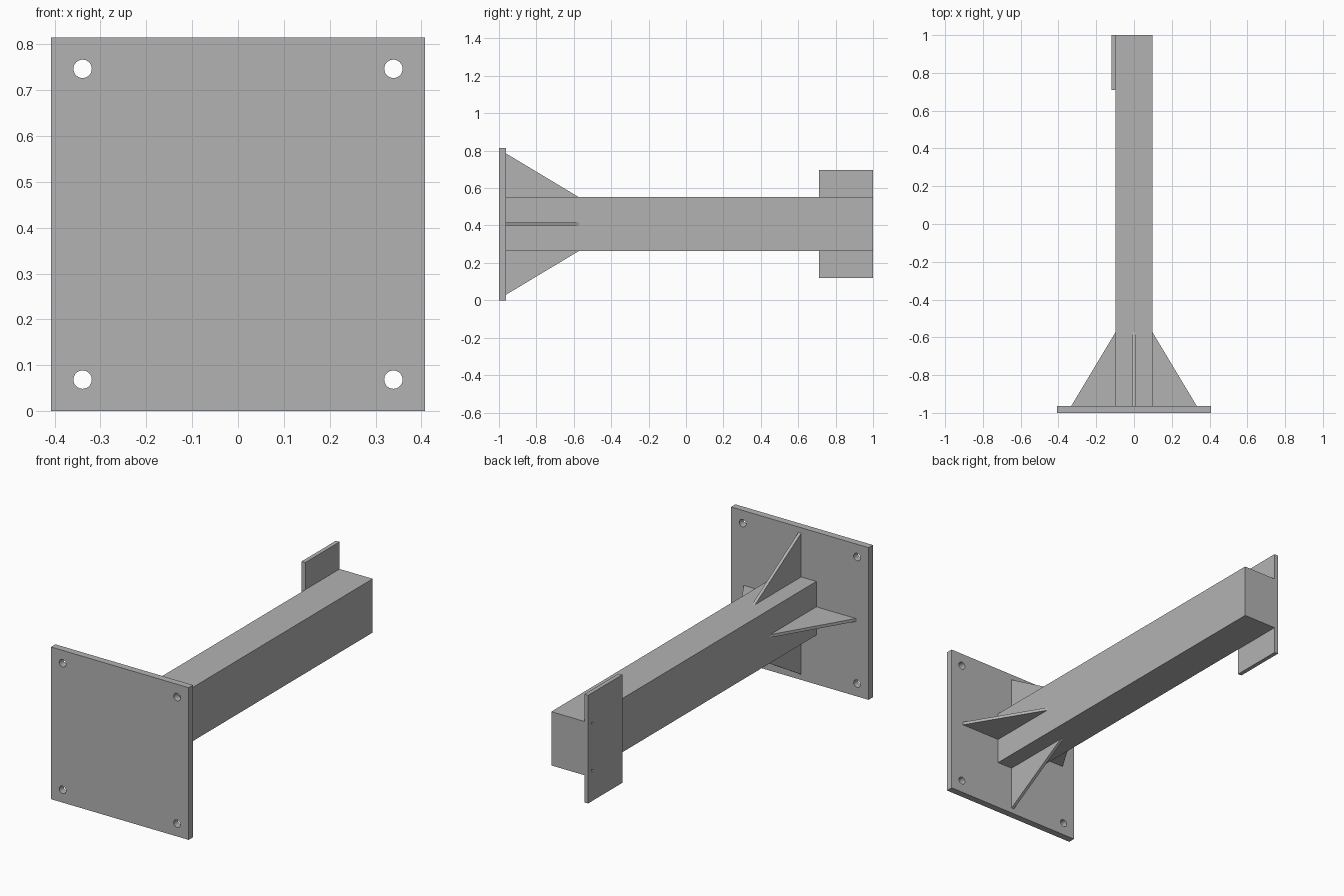
import bpy
import bmesh
from math import pi
from mathutils import Matrix, Vector

cube = bpy.data.objects.get("Cube")
if cube:
    bpy.data.objects.remove(cube, do_unlink=True)

# Single steel colour
steel = bpy.data.materials.new("steel_grey")
steel.use_nodes = True
grey = (0.45, 0.45, 0.45, 1)
steel.diffuse_color = grey
steel.node_tree.nodes["Principled BSDF"].inputs["Base Color"].default_value = grey

MID = 0.4075          # height of the beam axis
PLATE_BACK = -0.963   # rear face of the base plate
BEAM_X, BEAM_Z = 0.098, 0.144


def add_object(name, bm):
    bmesh.ops.recalc_face_normals(bm, faces=bm.faces)
    mesh = bpy.data.meshes.new(name)
    bm.to_mesh(mesh)
    bm.free()
    mesh.materials.append(steel)
    obj = bpy.data.objects.new(name, mesh)
    bpy.context.collection.objects.link(obj)
    return obj


def box(name, low, high):
    low, high = Vector(low), Vector(high)
    bm = bmesh.new()
    bmesh.ops.create_cube(bm, size=1, matrix=Matrix.Translation((low + high) / 2)
                          @ Matrix.Diagonal((*(high - low), 1)))
    return add_object(name, bm)


def drill(obj, centres, radius, depth, axis):
    """Cut round holes along the given axis, then remove the cutter."""
    turn = Matrix.Rotation(pi / 2, 4, axis)
    bm = bmesh.new()
    for c in centres:
        bmesh.ops.create_cone(bm, cap_ends=True, segments=32, radius1=radius,
                              radius2=radius, depth=depth,
                              matrix=Matrix.Translation(c) @ turn)
    cutter = add_object("hole_cutter", bm)
    cutter.hide_render = True
    mod = obj.modifiers.new("holes", "BOOLEAN")
    mod.operation = "DIFFERENCE"
    mod.solver = "EXACT"
    mod.object = cutter
    bpy.ops.object.select_all(action="DESELECT")
    obj.select_set(True)
    bpy.context.view_layer.objects.active = obj
    bpy.ops.object.modifier_apply(modifier=mod.name)
    bpy.data.objects.remove(cutter, do_unlink=True)
    bpy.ops.object.shade_smooth_by_angle()


def gusset(name, start, angle):
    """Triangular rib pointing up, turned about the beam axis."""
    bm = bmesh.new()
    corners = [(PLATE_BACK, start), (PLATE_BACK, start + 0.234), (-0.573, start)]
    face = bm.faces.new([bm.verts.new((-0.008, y, z)) for y, z in corners])
    rib = bmesh.ops.extrude_face_region(bm, geom=[face])
    bmesh.ops.translate(bm, vec=(0.016, 0, 0),
                        verts=[v for v in rib["geom"] if isinstance(v, bmesh.types.BMVert)])
    bm.transform(Matrix.Translation((0, 0, MID)) @ Matrix.Rotation(angle, 4, "Y"))
    add_object(name, bm)


# Base plate with four bolt holes
base = box("base_plate", (-MID, -1, 0), (MID, PLATE_BACK, 2 * MID))
drill(base, [(x, -0.98, MID + z) for x in (-0.339, 0.339) for z in (-0.339, 0.339)],
      0.02, 0.2, "X")

# Beam
box("beam", (-BEAM_X, PLATE_BACK, MID - BEAM_Z), (BEAM_X, 1, MID + BEAM_Z))

# Four stiffening gussets
for i, side in enumerate(("top", "left", "bottom", "right")):
    gusset("gusset_" + side, BEAM_X if i % 2 else BEAM_Z, i * pi / 2)

# Side plate at the free end with two small holes
side_plate = box("end_side_plate", (-0.12, 0.71, 0.118), (-BEAM_X, 1, 0.697))
drill(side_plate, [(-0.11, 0.966, MID + z) for z in (-0.127, 0.127)], 0.007, 0.1, "Y")
